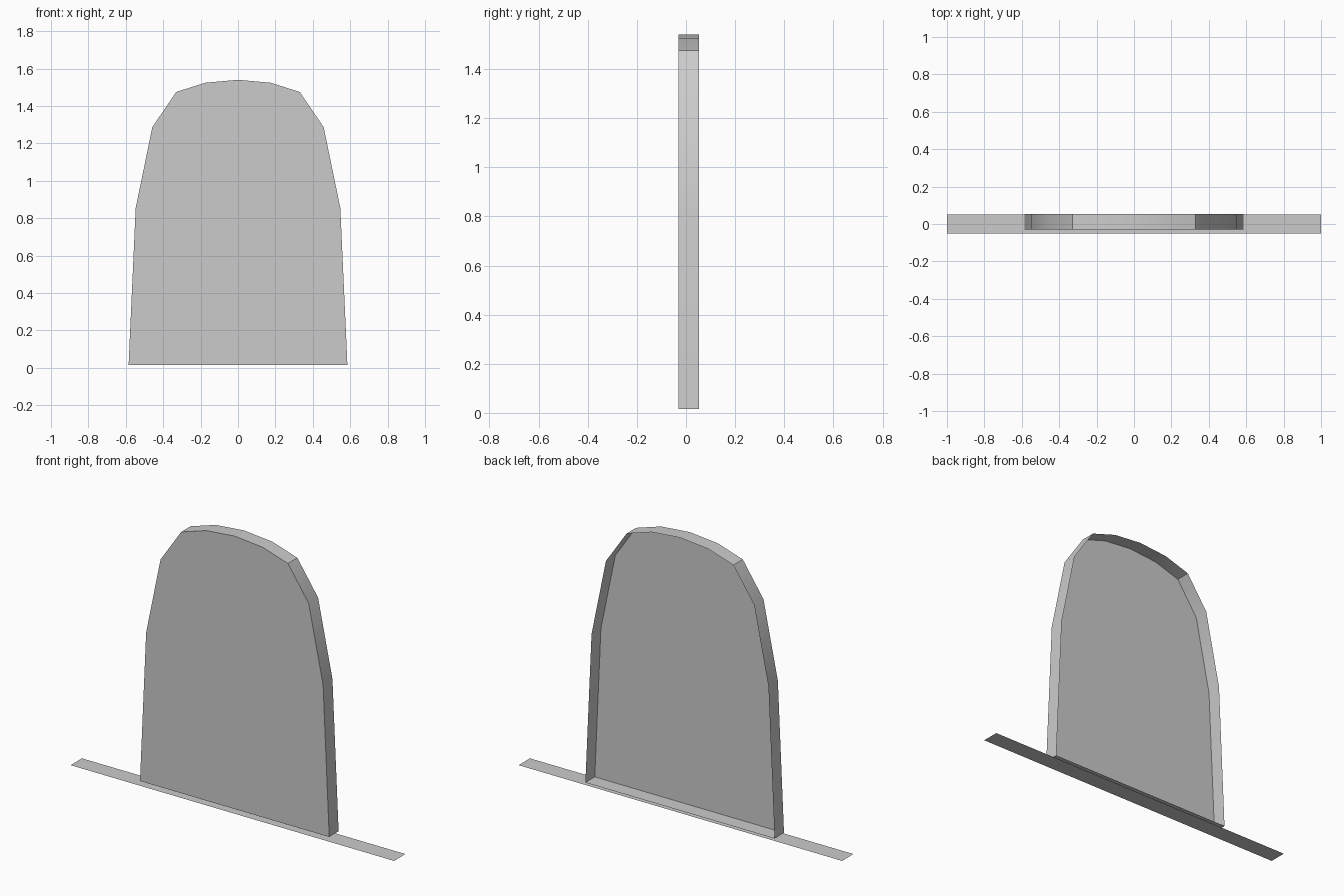
import bpy
import bmesh

cube = bpy.data.objects.get("Cube")
if cube:
    bpy.data.objects.remove(cube, do_unlink=True)

grey = bpy.data.materials.new("plain_grey")
grey.use_nodes = True
colour = (0.6, 0.6, 0.6, 1)
grey.diffuse_color = colour
grey.node_tree.nodes["Principled BSDF"].inputs["Base Color"].default_value = colour


def make_object(name, bm):
    mesh = bpy.data.meshes.new(name)
    bm.to_mesh(mesh)
    bm.free()
    mesh.materials.append(grey)
    obj = bpy.data.objects.new(name, mesh)
    bpy.context.collection.objects.link(obj)
    return obj


# Thin ground strip
bm = bmesh.new()
bm.faces.new([bm.verts.new(p) for p in
              ((-1, -0.05, 0), (1, -0.05, 0), (1, 0.05, 0), (-1, 0.05, 0))])
make_object("ground_strip", bm)

# Arched panel: front face with a rim running back, open behind
FRONT, BACK = -0.03, 0.053
half = [(0.585, 0.015), (0.547, 0.855), (0.458, 1.287),
        (0.33, 1.475), (0.175, 1.524)]
outline = half + [(0, 1.54)] + [(-x, z) for x, z in reversed(half)]

bm = bmesh.new()
front = [bm.verts.new((x, FRONT, z)) for x, z in outline]
back = [bm.verts.new((x, BACK, z)) for x, z in outline]
bm.faces.new(front)
for i in range(len(outline)):
    j = (i + 1) % len(outline)
    bm.faces.new((front[j], front[i], back[i], back[j]))
bm.normal_update()
panel = make_object("arched_panel", bm)

# Soften the gentle bends of the rim, keep the corners sharp
bpy.ops.object.select_all(action="DESELECT")
panel.select_set(True)
bpy.context.view_layer.objects.active = panel
bpy.ops.object.shade_smooth_by_angle(angle=0.5236)
